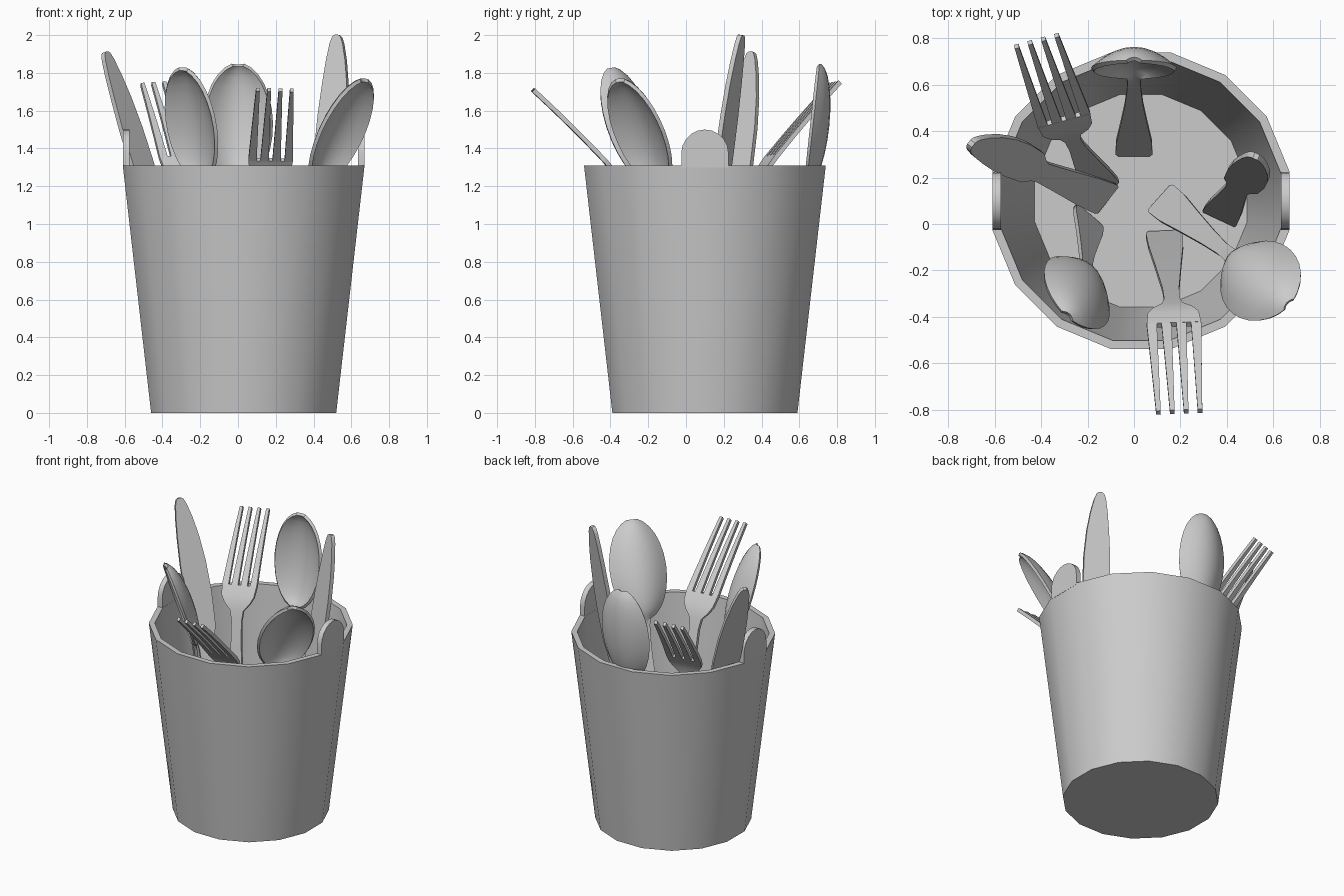
import bpy, bmesh, math
from mathutils import Vector, Matrix

if "Cube" in bpy.data.objects:
    bpy.data.objects.remove(bpy.data.objects["Cube"])

CX, CY, SIDES = 0.03, 0.10, 16


def finish(name, bm, thickness=0.0, angle=35):
    bmesh.ops.recalc_face_normals(bm, faces=bm.faces)
    me = bpy.data.meshes.new(name)
    bm.to_mesh(me)
    bm.free()
    ob = bpy.data.objects.new(name, me)
    bpy.context.collection.objects.link(ob)
    bpy.ops.object.select_all(action='DESELECT')
    ob.select_set(True)
    bpy.context.view_layer.objects.active = ob
    if thickness:
        mod = ob.modifiers.new("thickness", 'SOLIDIFY')
        mod.thickness = thickness
        mod.offset = 0
        bpy.ops.object.modifier_apply(modifier=mod.name)
    bpy.ops.object.shade_smooth_by_angle(angle=math.radians(angle))
    return ob


# Tapered cup: outer wall, rim, inner wall and floor
bm = bmesh.new()
rings = []
for apothem, z in [(0.49, 0), (0.64, 1.31), (0.603, 1.31), (0.458, 0.03)]:
    r = apothem / math.cos(math.pi / SIDES)
    ring = []
    for i in range(SIDES):
        a = 2 * math.pi * (i + 0.5) / SIDES
        ring.append(bm.verts.new((CX + r * math.cos(a), CY + r * math.sin(a), z)))
    rings.append(ring)
for lo, hi in zip(rings, rings[1:]):
    for i in range(SIDES):
        j = (i + 1) % SIDES
        bm.faces.new((lo[i], lo[j], hi[j], hi[i]))
bm.faces.new(rings[0])
bm.faces.new(rings[-1])
finish("cup", bm)

# Two rounded tabs standing on the rim
for name, side in [("left_tab", -1), ("right_tab", 1)]:
    bm = bmesh.new()
    pts = [(-0.125, 1.30), (0.125, 1.30)]
    pts += [(0.125 * math.cos(math.pi * i / 10), 1.375 + 0.125 * math.sin(math.pi * i / 10))
            for i in range(11)]
    face = bm.faces.new([bm.verts.new((CX + side * 0.604, CY + y, z)) for y, z in pts])
    ext = bmesh.ops.extrude_face_region(bm, geom=[face])
    moved = [v for v in ext['geom'] if isinstance(v, bmesh.types.BMVert)]
    bmesh.ops.translate(bm, vec=(side * 0.036, 0, 0), verts=moved)
    finish(name, bm)


def strip(bm, rows, cols=2):
    """Sheet from rows of (z, y, left x, right x, dish depth)."""
    grid = []
    for z, y, xl, xr, dish in rows:
        row = []
        for c in range(cols + 1):
            u = 2 * c / cols - 1
            x = xl + (xr - xl) * (u + 1) / 2
            row.append(bm.verts.new((x, y - dish * (1 - u * u), z)))
        grid.append(row)
    for a, b in zip(grid, grid[1:]):
        for c in range(cols):
            bm.faces.new((a[c], a[c + 1], b[c + 1], b[c]))


def place(ob, length, base, tip, width_dir):
    """Stand a utensil from base to tip; local x follows width_dir."""
    p, q = Vector(base), Vector(tip)
    axis = (q - p).normalized()
    w = Vector(width_dir)
    w = (w - axis * w.dot(axis)).normalized()
    n = axis.cross(w)
    rot = Matrix((w, n, axis)).transposed().to_4x4()
    ob.data.transform(Matrix.Translation(p) @ rot @ Matrix.Scale((q - p).length / length, 4))


def spoon(name, *pose):
    bm = bmesh.new()
    rows = [(z, y, -w, w, 0) for z, y, w in
            [(0, 0, 0.068), (0.03, -0.002, 0.08), (0.2, -0.012, 0.078), (0.5, -0.03, 0.058),
             (0.8, -0.047, 0.04), (1.05, -0.064, 0.03), (1.18, -0.075, 0.03)]]
    for i in range(13):
        a = math.radians(12 + 160 * i / 12)
        t = (1 - math.cos(a)) / 2
        w = max(0.03, 0.18 * math.sin(a))
        rows.append((1.22 + 0.64 * t, -0.07 * (1 - t), -w, w, 0.085 * math.sin(a)))
    strip(bm, rows, 8)
    place(finish(name, bm, 0.02), 1.86, *pose)


def fork(name, *pose):
    bm = bmesh.new()
    # Handle, neck and shoulders
    strip(bm, [(z, y, -w, w, 0) for z, y, w in
               [(0, 0, 0.068), (0.03, -0.006, 0.08), (0.25, -0.05, 0.075), (0.6, -0.11, 0.055),
                (0.95, -0.168, 0.036), (1.12, -0.195, 0.034), (1.19, -0.205, 0.045),
                (1.235, -0.208, 0.085), (1.28, -0.205, 0.11), (1.35, -0.187, 0.118)]])
    # Four tapering tines
    for k in (-1.5, -0.5, 0.5, 1.5):
        rows = []
        for i in range(5):
            t = i / 4
            c, w = k * (0.064 - 0.004 * t), 0.022 - 0.012 * t
            rows.append((1.348 + 0.496 * t, -0.187 * (1 - t) - 0.02 * t * (1 - t),
                         c - w, c + w, 0))
        strip(bm, rows, 1)
    place(finish(name, bm, 0.024), 1.844, *pose)


def knife(name, *pose):
    bm = bmesh.new()
    strip(bm, [(z, 0, l, r, 0) for z, l, r in
               [(0, -0.072, 0.072), (0.03, -0.08, 0.08), (0.3, -0.075, 0.075),
                (0.7, -0.058, 0.058), (0.98, -0.048, 0.048), (1.04, -0.055, 0.06),
                (1.12, -0.075, 0.085), (1.35, -0.08, 0.098), (1.55, -0.076, 0.095),
                (1.72, -0.065, 0.08), (1.85, -0.053, 0.058), (1.94, -0.04, 0.035),
                (1.975, -0.028, 0.02), (1.985, -0.015, 0.008)]])
    place(finish(name, bm, 0.026), 1.985, *pose)


# Cutlery: base point, tip point, width direction
spoon("back_spoon", (0, 0.30, 0.04), (0, 0.70, 1.845), (-1, 0, 0))
spoon("right_spoon", (0.115, 0.11, 0.05), (0.67, -0.35, 1.76), (-0.67, -0.74, 0))
spoon("left_spoon", (-0.195, 0.035, 0.05), (-0.29, -0.40, 1.82), (-0.73, 0.68, 0))
fork("front_fork", (0.13, -0.04, 0.04), (0.195, -0.81, 1.71), (-1, -0.03, 0))
fork("back_fork", (-0.14, 0.165, 0.04), (-0.42, 0.79, 1.745), (0.97, 0.24, 0))
knife("right_knife", (0.37, 0.03, 0.04), (0.53, 0.29, 2.0), (0.9, -0.42, 0))
knife("left_knife", (-0.12, 0.11, 0.05), (-0.70, 0.35, 1.91), (0.64, 0.77, 0))
